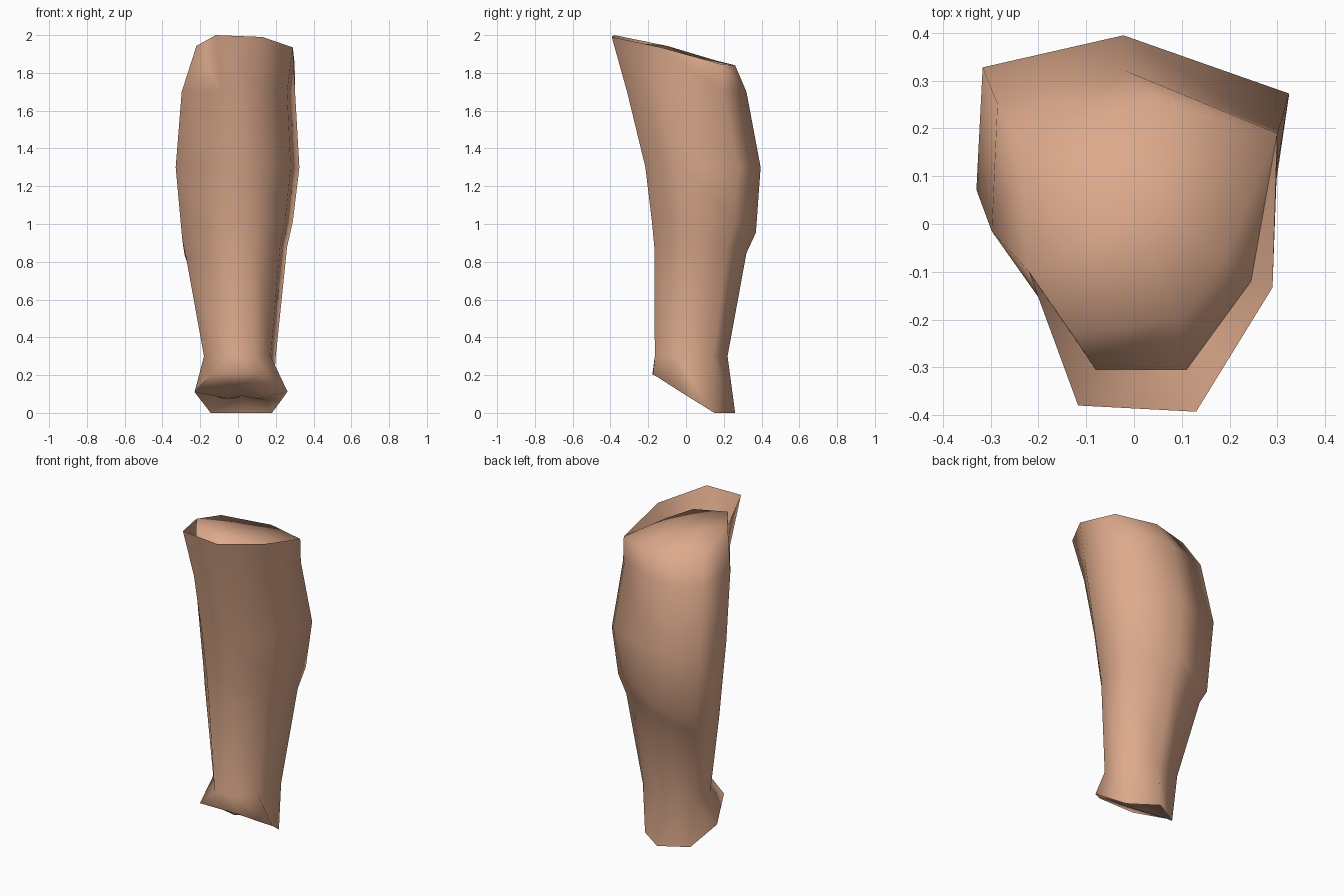
import bpy
import bmesh
import math
from mathutils import Vector

cube = bpy.data.objects.get("Cube")
if cube:
    bpy.data.objects.remove(cube, do_unlink=True)

# Skin material
skin = bpy.data.materials.new("warm skin")
skin.use_nodes = True
color = (0.72, 0.40, 0.26, 1)
skin.diffuse_color = color
skin.node_tree.nodes["Principled BSDF"].inputs["Base Color"].default_value = color

# Seven-sided leg section in unit space: two shin corners, then round by the calf
SECTION = [(0.35, 0), (0.68, 0), (0.93, 0.29), (1, 0.8), (0.47, 1), (0.02, 0.89), (0, 0.47)]


def section_ring(z, left, right, front, back, tilt=0):
    """Fit the section into a box; tilt lowers the back corner on the -x side."""
    return [Vector((left + u * (right - left), front + v * (back - front),
                    z - tilt * (1 - u) ** 2 * v)) for u, v in SECTION]


def add_ring(bm, points):
    return [bm.verts.new(p) for p in points]


def bridge(bm, a, b):
    """Join two rings, skipping the stretches where they share vertices."""
    n = len(a)
    for i in range(n):
        j = (i + 1) % n
        corners = list(dict.fromkeys((a[i], a[j], b[j], b[i])))
        if len(corners) > 2:
            bm.faces.new(corners)


def add_cap(bm, rim, start, groove, crest):
    """Close an end with a dome that dips into a groove behind part of the rim."""
    previous = rim
    for points in (groove, crest):
        ring = list(rim)
        ring[start:start + len(points)] = add_ring(bm, points)
        bridge(bm, previous, ring)
        previous = ring
    face = bm.faces.new(previous)
    bmesh.ops.poke(bm, faces=[face])


# Slanted knee rim and ankle rim
knee_rim = [(-0.117, -0.38, 2), (0.13, -0.393, 1.99), (0.29, -0.133, 1.935),
            (0.3, 0.19, 1.845), (0.05, 0.26, 1.84), (-0.23, 0.16, 1.865), (-0.22, -0.1, 1.943)]
ankle_rim = [(-0.14, -0.178, 0.205), (0.11, -0.175, 0.205), (0.262, -0.03, 0.112),
             (0.18, 0.15, 0), (0.02, 0.26, 0), (-0.145, 0.165, 0), (-0.23, 0.02, 0.11)]

bm = bmesh.new()
rings = [add_ring(bm, knee_rim)]
for box in [(1.7, -0.298, 0.302, -0.312, 0.32),
            (1.3, -0.33, 0.325, -0.215, 0.395),
            (1.01, -0.295, 0.29, -0.18, 0.37, 0.2),
            (0.88, -0.275, 0.26, -0.168, 0.32, 0.12),
            (0.3, -0.18, 0.2, -0.165, 0.22)]:
    rings.append(add_ring(bm, section_ring(*box)))
rings.append(add_ring(bm, ankle_rim))
for upper, lower in zip(rings, rings[1:]):
    bridge(bm, upper, lower)

# Knee end: groove behind the raised front rim
add_cap(bm, rings[0], 0,
        [(-0.08, -0.305, 1.74), (0.11, -0.305, 1.74), (0.245, -0.12, 1.76)],
        [(-0.13, -0.23, 1.955), (0.09, -0.2, 1.925), (0.19, -0.07, 1.89)])
# Ankle end: groove in front of the heel rim
add_cap(bm, rings[-1], 3,
        [(0.14, 0.13, 0.07), (0.02, 0.21, 0.08), (-0.12, 0.14, 0.08)],
        [(0.1, 0.05, 0.075), (0.02, 0.03, 0.09), (-0.05, 0.04, 0.075)])
bmesh.ops.recalc_face_normals(bm, faces=bm.faces)

mesh = bpy.data.meshes.new("lower_leg")
bm.to_mesh(mesh)
bm.free()
mesh.materials.append(skin)
leg = bpy.data.objects.new("lower_leg", mesh)
bpy.context.collection.objects.link(leg)

# Smooth skin, sharp only at the folded rims
bpy.ops.object.select_all(action="DESELECT")
leg.select_set(True)
bpy.context.view_layer.objects.active = leg
bpy.ops.object.shade_smooth_by_angle(angle=math.radians(100))
